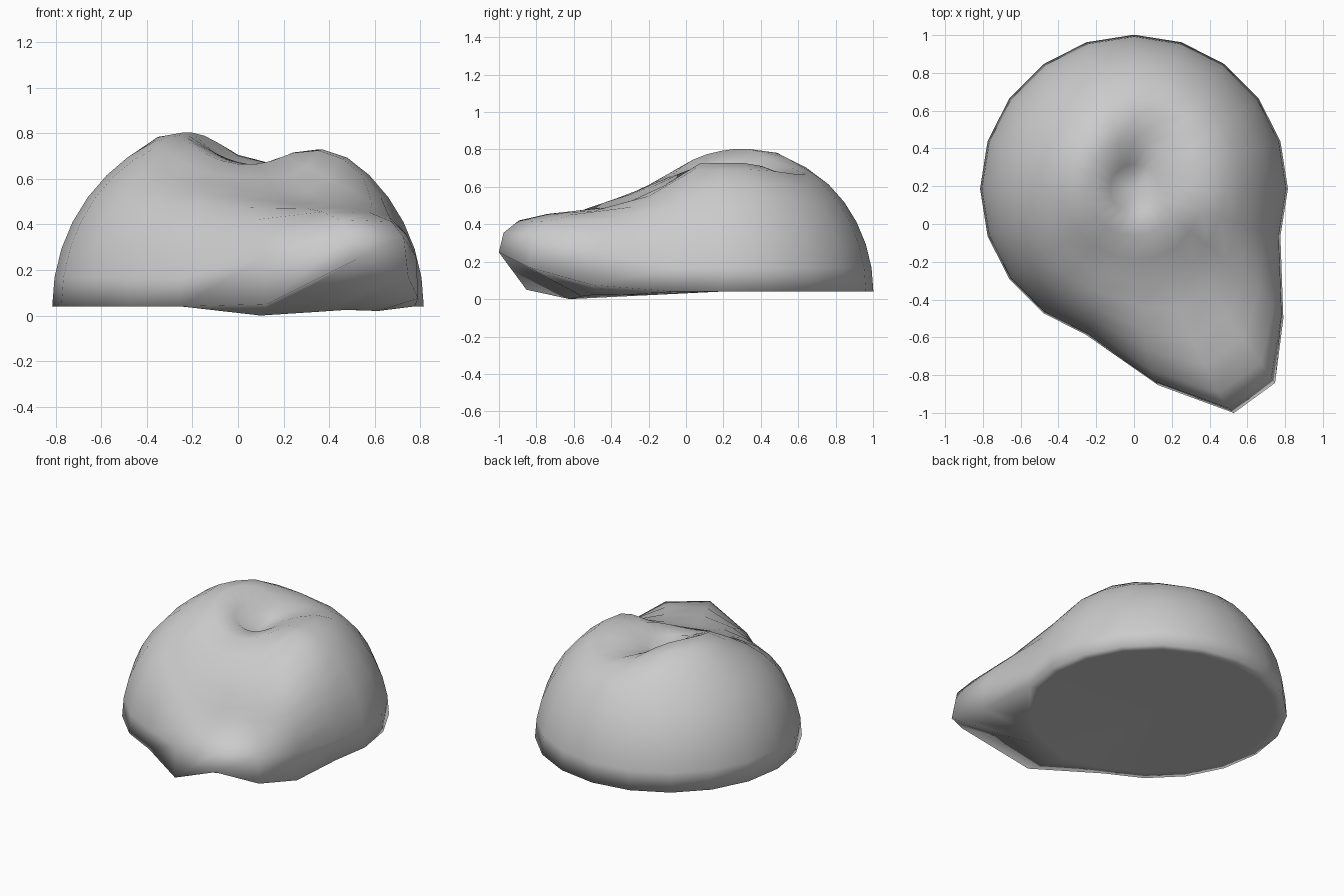
import bpy, bmesh, math

if "Cube" in bpy.data.objects:
    bpy.data.objects.remove(bpy.data.objects["Cube"])

SEG, RINGS, R = 20, 10, 0.815
CY, Z0 = 0.187, 0.04

# Dents pressed into the top (negative = bump): x, y, depth, width
DENTS = [(0, .2, .19, .13), (.1, .42, .15, .2), (.14, .02, .08, .2),
         (-.08, -.25, .17, .32), (.26, .2, .04, .14),
         (-.38, .33, -.025, .13), (-.2, .52, -.03, .15),
         (-.12, -.44, -.05, .15)]
# Lip profile from tip inward: radius, height
LIP = [(1.3, .25), (1.265, .355), (1.17, .42), (1.0, .455), (.85, .47),
       (.68, .49), (.51, .535), (.38, .605)]
# Lip segments: pull weight, rim height, sideways turn in degrees, base height
PULL = {270: (.48, .05, 7, 0), 288: (1, .25, 6, .015),
        306: (.94, .17, 0, .025), 324: (.48, .075, -5, .02)}


def polar(deg, r, z):
    a = math.radians(deg)
    return r * math.cos(a), CY + r * math.sin(a), z


def dome(deg, k):
    phi = math.pi / 2 * k / RINGS
    r = R * math.cos(phi)
    x, y, z = polar(deg, r, Z0 + R * math.sin(phi))
    for cx, cy, d, w in DENTS:
        z -= d * math.sin(phi) * math.exp(-((x - cx) ** 2 + (y - cy) ** 2) / w ** 2)
    return r, z


def point(deg, k):
    r, z = dome(deg, k)
    w, rim, turn, _ = PULL.get(deg, (0, Z0, 0, Z0))
    if k < len(LIP):
        r += (LIP[k][0] - r) * w
        z += (LIP[k][1] - z) * w
        deg += turn * (1 - k / len(LIP))
    if k == 0:
        z = rim
    return polar(deg, r, z)


bm = bmesh.new()
angles = [i * 360 // SEG for i in range(SEG)]

# Flat underside rings, base edge, then the rings of the lump
rings = []
for s in (0.5, 0.92, 1):
    ring = []
    for a in angles:
        w, _, turn, bz = PULL.get(a, (0, Z0, 0, Z0))
        ring.append(bm.verts.new(polar(a + turn, R * s, Z0 + (bz - Z0) * s)))
    rings.append(ring)
for k in range(RINGS):
    rings.append([bm.verts.new(point(a, k)) for a in angles])
for lo, hi in zip(rings, rings[1:]):
    for i in range(SEG):
        j = (i + 1) % SEG
        bm.faces.new((lo[i], lo[j], hi[j], hi[i]))

# Closing fans at the pit and underneath
pit = bm.verts.new((0, CY, dome(0, RINGS)[1]))
under = bm.verts.new((0, CY, Z0))
for i in range(SEG):
    j = (i + 1) % SEG
    bm.faces.new((rings[-1][i], rings[-1][j], pit))
    bm.faces.new((rings[0][j], rings[0][i], under))
bmesh.ops.remove_doubles(bm, verts=bm.verts, dist=0.0005)
bmesh.ops.recalc_face_normals(bm, faces=bm.faces)
for f in bm.faces:
    f.smooth = True

mesh = bpy.data.meshes.new("dented_lump")
bm.to_mesh(mesh)
bm.free()
lump = bpy.data.objects.new("dented_lump", mesh)
bpy.context.collection.objects.link(lump)
